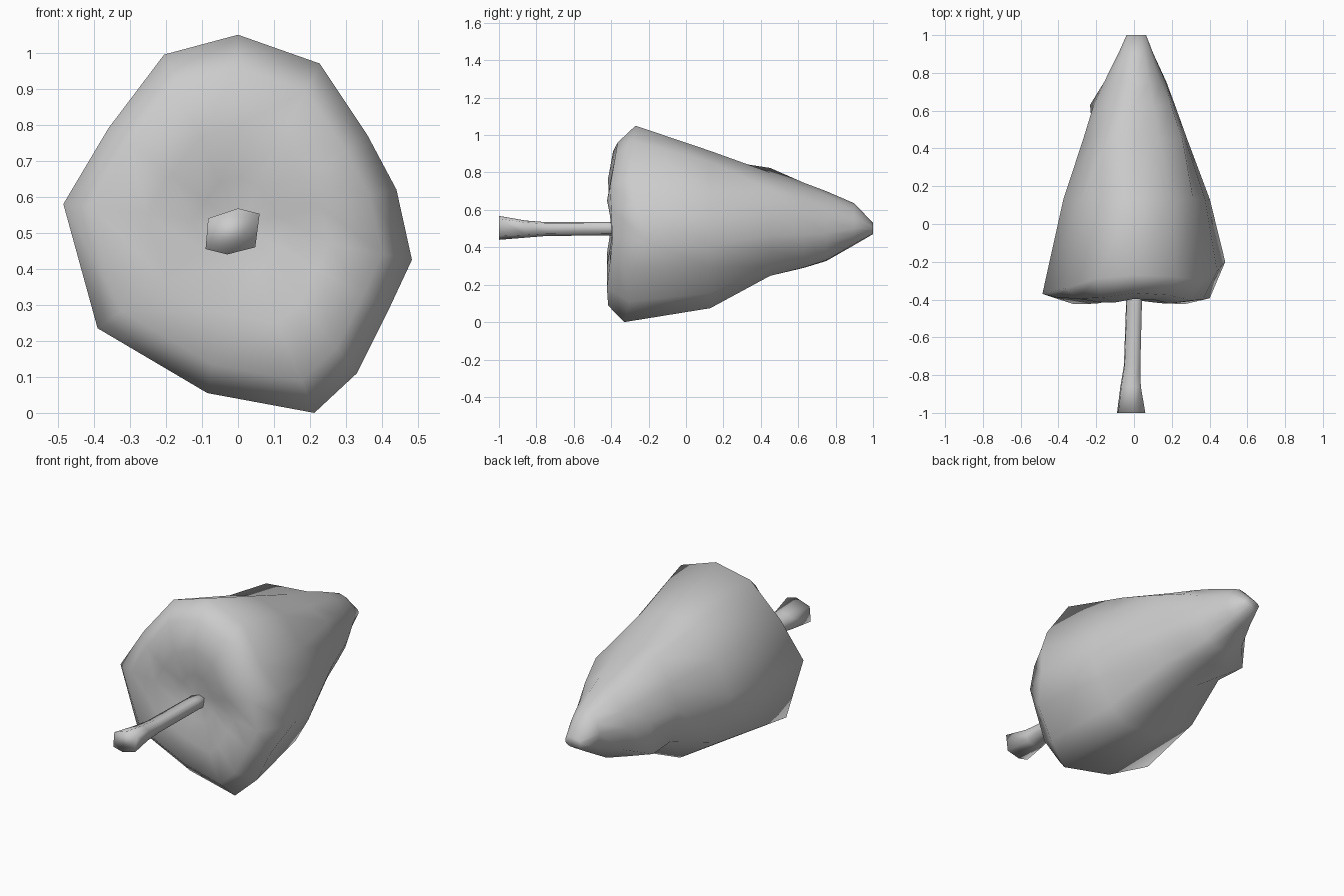
import bpy, bmesh, math

if "Cube" in bpy.data.objects:
    bpy.data.objects.remove(bpy.data.objects["Cube"])


def loft(name, rings):
    """Skin a list of equal-length rings and cap both ends."""
    bm = bmesh.new()
    vr = [[bm.verts.new(p) for p in r] for r in rings]
    n = len(vr[0])
    for a, b in zip(vr, vr[1:]):
        for i in range(n):
            j = (i + 1) % n
            bm.faces.new((a[i], a[j], b[j], b[i]))
    bm.faces.new(vr[0])
    bm.faces.new(vr[-1])
    bmesh.ops.recalc_face_normals(bm, faces=bm.faces[:])
    me = bpy.data.meshes.new(name)
    bm.to_mesh(me)
    bm.free()
    for p in me.polygons:
        p.use_smooth = True
    ob = bpy.data.objects.new(name, me)
    bpy.context.collection.objects.link(ob)
    return ob


# Fruit shoulder: irregular widest outline as (x, y, z)
shoulder = [(0, -.27, 1.05), (.227, -.28, .97), (.36, -.3, .77), (.44, -.25, .62),
            (.483, -.2, .425), (.42, -.3, .29), (.33, -.3, .11), (.212, -.33, .0),
            (-.085, -.31, .055), (-.39, -.35, .235), (-.485, -.37, .58),
            (-.36, -.34, .79), (-.205, -.29, .995)]
N = len(shoulder)
angles = [math.atan2(z - .52, x) for x, y, z in shoulder]


def front_ring(scale, y, wave, lean=0):
    """Shrunken copy of the shoulder, with soft lobes on the front."""
    out = []
    for (x, _, z), a in zip(shoulder, angles):
        lobe = wave * math.cos(4 * a + .6) + lean * max(0, math.sin(a))
        out.append((x * scale, y + lobe, .52 + (z - .52) * scale))
    return out


def taper_ring(y, xl, xr, zb, zt, blend):
    """Ring fitted to a bounding box, from irregular to round."""
    cx, cz, rx, rz = (xl + xr) / 2, (zb + zt) / 2, (xr - xl) / 2, (zt - zb) / 2
    out = []
    for (x, _, z), a in zip(shoulder, angles):
        u = blend * x / .485 + (1 - blend) * math.cos(a)
        v = blend * (z - .525) / .525 + (1 - blend) * math.sin(a)
        out.append((cx + rx * u, y, cz + rz * v))
    return out


# Fruit: shallow dent, front rim, shoulder, then taper to the tip
rings = [front_ring(.06, -.365, 0), front_ring(.25, -.38, 0),
         front_ring(.52, -.408, .014), front_ring(.83, -.408, .015, .03), shoulder,
         taper_ring(.13, -.375, .405, .065, .915, .7),
         taper_ring(.45, -.27, .285, .235, .80, .4),
         taper_ring(.63, -.215, .22, .28, .745, .3),
         taper_ring(.75, -.16, .175, .32, .70, .2),
         taper_ring(.90, -.085, .105, .41, .635, 0),
         taper_ring(1.0, -.04, .065, .47, .53, 0)]
# Slight ridges on the taper: (ring, point, dx, dz)
for r, i, dx, dz in [(6, N - 1, -.03, .05), (6, 2, .03, .04), (7, 9, -.06, -.02), (7, 2, .02, .02)]:
    x, y, z = rings[r][i]
    rings[r][i] = (x + dx, y, z + dz)
loft("fruit_body", rings)

# Stem: six-sided, flared at the cut end
hexagon = [(.015, .063), (.075, .048), (.063, -.045), (-.015, -.065), (-.075, -.05), (-.068, .035)]
stem = [(-1.0, -.015, .505, 1.0), (-.86, -.018, .498, .72), (-.75, -.01, .498, .58),
        (-.42, 0, .5, .56), (-.3, .005, .5, .56)]
loft("stem", [[(cx + s * u, y, cz + s * v) for u, v in hexagon] for y, cx, cz, s in stem])
